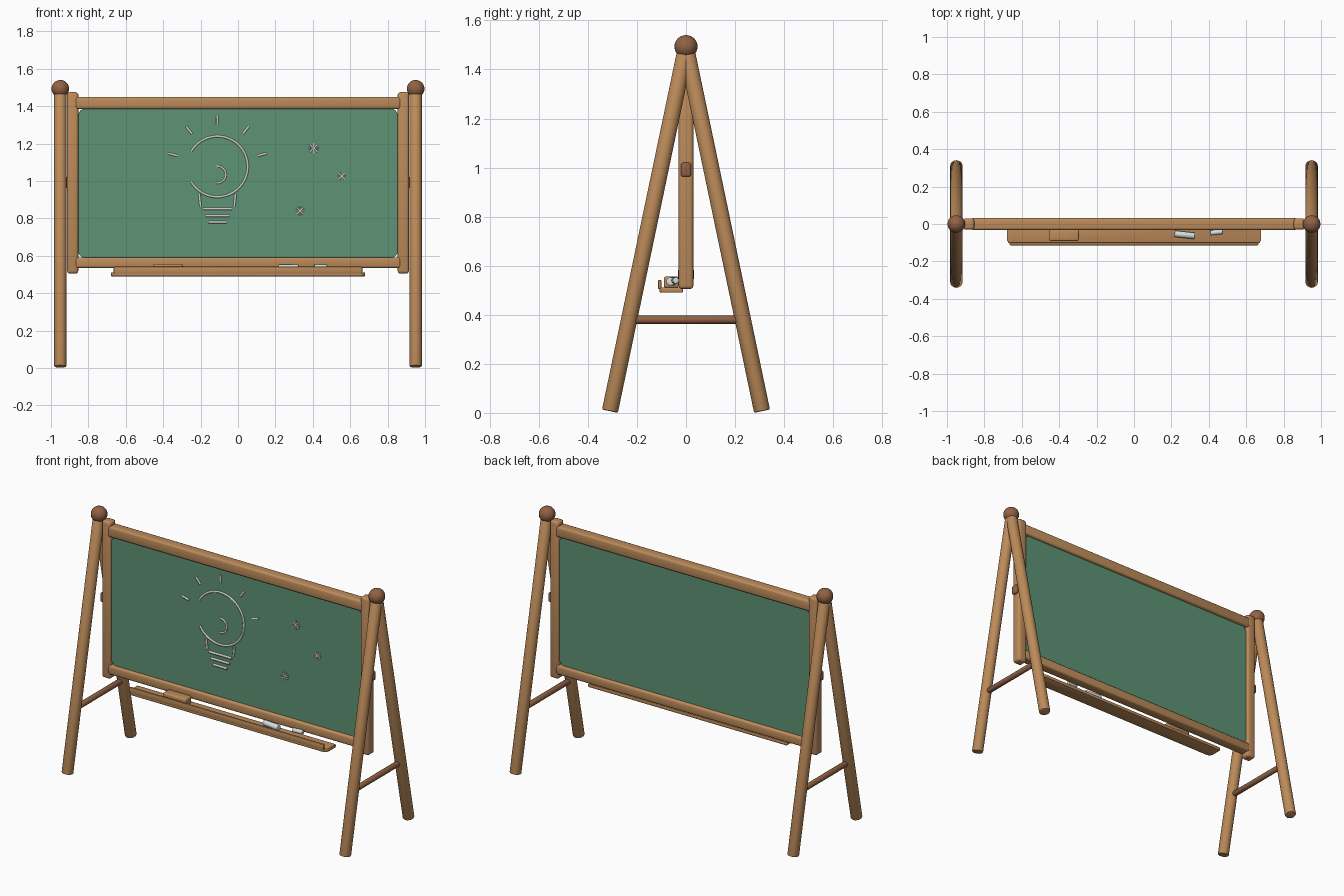
import bpy, bmesh, math
from mathutils import Vector, Matrix

if "Cube" in bpy.data.objects:
    bpy.data.objects.remove(bpy.data.objects["Cube"])


def material(name, r, g, b):
    m = bpy.data.materials.new(name)
    lin = [((c / 255 + 0.055) / 1.055) ** 2.4 for c in (r, g, b)]
    m.diffuse_color = (*lin, 1)
    m.use_nodes = True
    m.node_tree.nodes["Principled BSDF"].inputs["Base Color"].default_value = m.diffuse_color
    return m


WOOD = material("light wood", 188, 139, 90)
DARK = material("dark wood", 145, 98, 68)
GREEN = material("board green", 92, 147, 117)
CHALK = material("chalk line", 208, 208, 200)
STICK = material("chalk stick", 212, 224, 224)


def finish(name, bm, mat):
    me = bpy.data.meshes.new(name)
    bmesh.ops.recalc_face_normals(bm, faces=bm.faces)
    bm.to_mesh(me)
    bm.free()
    me.materials.append(mat)
    ob = bpy.data.objects.new(name, me)
    bpy.context.collection.objects.link(ob)
    bpy.ops.object.select_all(action='DESELECT')
    ob.select_set(True)
    bpy.context.view_layer.objects.active = ob
    bpy.ops.object.shade_smooth_by_angle(angle=math.radians(40))
    return ob


def box(name, lo, hi, mat, bevel=0.01, seg=3):
    lo, hi = Vector(lo), Vector(hi)
    bm = bmesh.new()
    bmesh.ops.create_cube(bm, size=1)
    for v in bm.verts:
        v.co = (lo + hi) / 2 + v.co * (hi - lo)
    bmesh.ops.bevel(bm, geom=bm.edges[:], offset=bevel, segments=seg,
                    profile=0.5, affect='EDGES')
    return finish(name, bm, mat)


def rod(name, a, b, r, mat, sides=24, bevel=0.006):
    a, b = Vector(a), Vector(b)
    d = b - a
    bm = bmesh.new()
    bmesh.ops.create_cone(bm, cap_ends=True, segments=sides, radius1=r,
                          radius2=r, depth=d.length)
    rims = [e for e in bm.edges
            if abs(e.verts[0].co.z - e.verts[1].co.z) < 1e-5]
    bmesh.ops.bevel(bm, geom=rims, offset=bevel, segments=2,
                    profile=0.5, affect='EDGES')
    rot = d.to_track_quat('Z', 'Y').to_matrix().to_4x4()
    bmesh.ops.transform(bm, matrix=Matrix.Translation((a + b) / 2) @ rot,
                        verts=bm.verts)
    return finish(name, bm, mat)


def slab(name, outline, axis, lo, hi, mat, bevel=0.0):
    """Extrude a 2D outline: axis 'y' uses (x, z), axis 'z' uses (x, y)."""
    bm = bmesh.new()
    at = (lambda p, t: (p[0], t, p[1])) if axis == 'y' else (lambda p, t: (p[0], p[1], t))
    face = bm.faces.new([bm.verts.new(at(p, lo)) for p in outline])
    new = bmesh.ops.extrude_face_region(bm, geom=[face])
    move = (0, hi - lo, 0) if axis == 'y' else (0, 0, hi - lo)
    bmesh.ops.translate(bm, vec=move,
                        verts=[v for v in new['geom'] if isinstance(v, bmesh.types.BMVert)])
    if bevel:
        rims = [e for e in bm.edges if (e.verts[0].co - e.verts[1].co).dot(Vector(move)) == 0]
        bmesh.ops.bevel(bm, geom=rims, offset=bevel, segments=2,
                        profile=0.5, affect='EDGES')
    return finish(name, bm, mat)


def rounded(x0, x1, y0, y1, r0, r1, n=6):
    """Rounded rectangle; r0 = radius at low side, r1 = radius at high side."""
    pts = []
    for cx, cy, r, start in ((x1 - r1, y1 - r1, r1, 0), (x0 + r1, y1 - r1, r1, 90),
                             (x0 + r0, y0 + r0, r0, 180), (x1 - r0, y0 + r0, r0, 270)):
        for i in range(n + 1):
            a = math.radians(start + 90 * i / n)
            pts.append((cx + r * math.cos(a), cy + r * math.sin(a)))
    return pts


# Trestles: splayed legs, knob, crossbar, pivot and frame stile on each side
for s, side in ((-1, "left"), (1, "right")):
    x = 0.95 * s
    for f, end in ((-1, "front"), (1, "back")):
        rod(f"{side}_{end}_leg", (x, 0.31 * f, 0.007), (x, 0, 1.49), 0.033, WOOD)
    bm = bmesh.new()
    bmesh.ops.create_uvsphere(bm, u_segments=24, v_segments=16, radius=0.047)
    bmesh.ops.translate(bm, vec=(x, 0, 1.493), verts=bm.verts)
    finish(f"{side}_knob", bm, DARK)
    rod(f"{side}_crossbar", (x, -0.225, 0.38), (x, 0.225, 0.38), 0.017, DARK, 16)
    xa, xb = sorted((0.854 * s, 0.914 * s))
    box(f"{side}_stile", (xa, -0.03, 0.505), (xb, 0.03, 1.475), WOOD, 0.014)
    xa, xb = sorted((0.90 * s, 0.93 * s))
    box(f"{side}_pivot", (xa, -0.02, 0.963), (xb, 0.02, 1.02), DARK, 0.008)

# Frame rails and the writing board
box("top_rail", (-0.87, -0.032, 1.385), (0.87, 0.032, 1.45), WOOD, 0.012)
box("bottom_rail", (-0.87, -0.032, 0.535), (0.87, 0.032, 0.592), WOOD, 0.012)
slab("board", rounded(-0.857, 0.857, 0.585, 1.392, 0.05, 0.05), 'y', -0.014, 0.014, GREEN)

# Chalk tray with a raised front lip
slab("tray", rounded(-0.68, 0.68, -0.108, -0.012, 0.03, 0.006), 'z', 0.49, 0.512, WOOD, 0.006)
box("tray_lip", (-0.665, -0.114, 0.505), (0.665, -0.1, 0.542), WOOD, 0.005, 2)

# Eraser and chalk sticks
box("eraser", (-0.453, -0.09, 0.51), (-0.295, -0.03, 0.556), WOOD, 0.008)
rod("long_chalk", (0.217, -0.052, 0.536), (0.325, -0.064, 0.536), 0.017, STICK, 16, 0.003)
rod("short_chalk", (0.408, -0.048, 0.54), (0.475, -0.041, 0.54), 0.013, STICK, 16, 0.003)


# Chalk drawing: thin raised strokes on the front of the board
def strokes(name, paths, r=0.007):
    cu = bpy.data.curves.new(name, 'CURVE')
    cu.dimensions = '3D'
    cu.bevel_depth = r
    cu.bevel_resolution = 1
    cu.use_fill_caps = True
    for path in paths:
        sp = cu.splines.new('POLY')
        sp.points.add(len(path) - 1)
        for p, (px, pz) in zip(sp.points, path):
            p.co = (px, -0.015, pz, 1)
    cu.materials.append(CHALK)
    ob = bpy.data.objects.new(name, cu)
    bpy.context.collection.objects.link(ob)


def arc(cx, cz, r, a0, a1, n=32):
    angles = [math.radians(a0 + (a1 - a0) * i / n) for i in range(n + 1)]
    return [(cx + r * math.cos(a), cz + r * math.sin(a)) for a in angles]


CX, CZ = -0.11, 1.077
strokes("bulb_outline", [arc(CX, CZ, 0.162, 150, -150, 48)])
strokes("bulb_filament", [arc(CX, CZ - 0.043, 0.045, 95, -95, 16)], 0.006)
strokes("bulb_neck", [[(CX + s * 0.097, 0.93), (CX + s * 0.09, 0.865)] for s in (-1, 1)])
strokes("bulb_base", [[(CX - w, z), (CX + w, z)]
                      for w, z in ((0.078, 0.852), (0.064, 0.815), (0.048, 0.78))], 0.008)
rays = []
for deg in (15, 52, 90, 128, 165):
    c, s = math.cos(math.radians(deg)), math.sin(math.radians(deg))
    rays.append([(CX + q * c, CZ + q * s) for q in (0.222, 0.272)])
strokes("light_rays", rays)
stars = []
for sx, sz, r in ((0.405, 1.175, 0.028), (0.555, 1.025, 0.022), (0.332, 0.84, 0.024)):
    for k in range(4):
        a = math.radians(45 * k)
        stars.append([(sx + q * r * math.cos(a), sz + q * r * math.sin(a)) for q in (-1, 1)])
strokes("stars", stars, 0.005)
